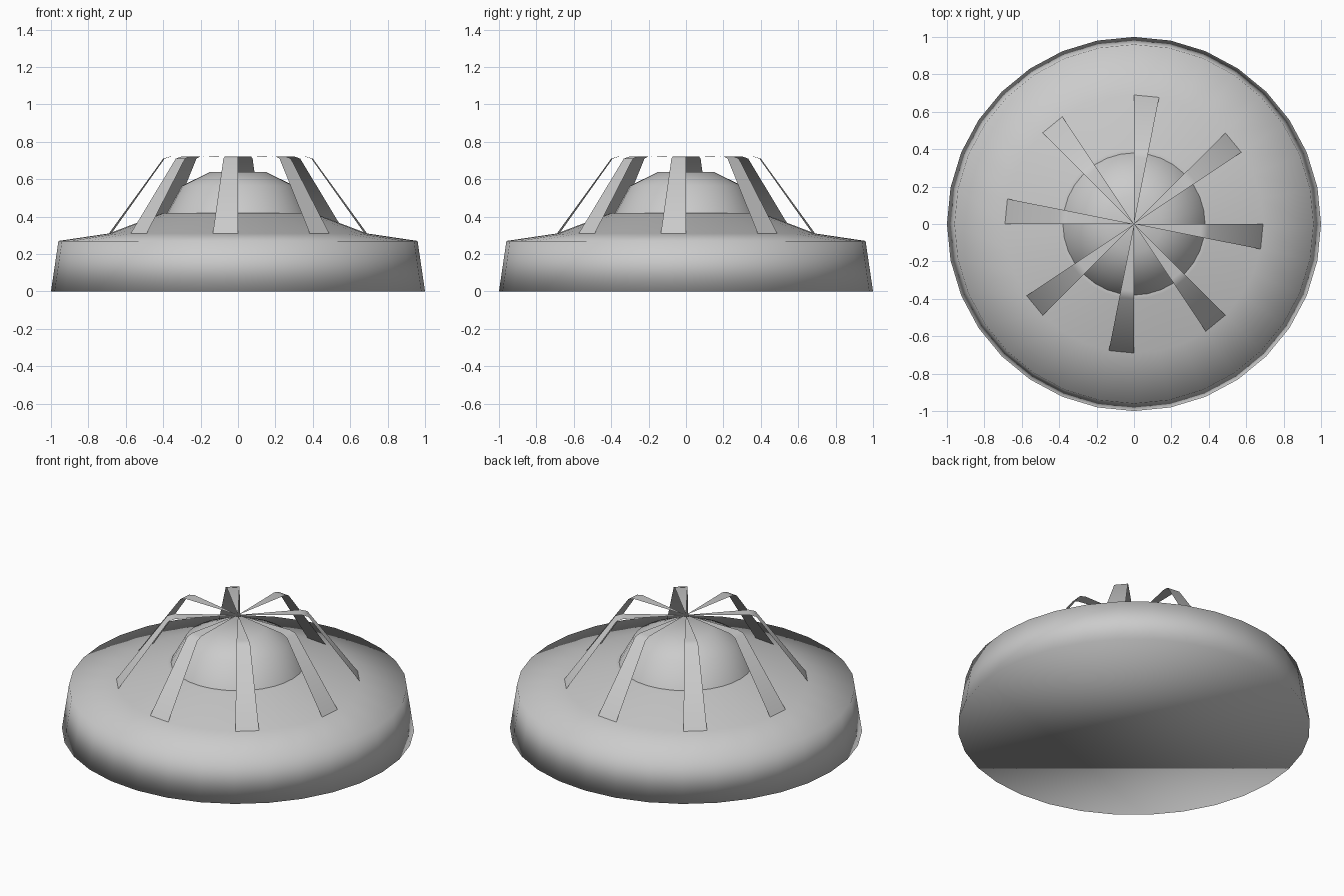
import bpy
from math import cos, sin, tau

if "Cube" in bpy.data.objects:
    bpy.data.objects.remove(bpy.data.objects["Cube"])

SIDES = 32


def add_mesh(name, verts, faces):
    me = bpy.data.meshes.new(name)
    me.from_pydata(verts, [], faces)
    me.shade_smooth()
    ob = bpy.data.objects.new(name, me)
    bpy.context.collection.objects.link(ob)
    return ob


def ring_point(r, z, step):
    a = tau * step / SIDES
    return (r * cos(a), r * sin(a), z)


def lathe(name, profile, cap_bottom=False, cap_top=False):
    """Revolve (radius, height) points around z."""
    verts = [ring_point(r, z, i) for r, z in profile for i in range(SIDES)]
    faces = []
    for k in range(len(profile) - 1):
        for i in range(SIDES):
            j = (i + 1) % SIDES
            a, b = k * SIDES, (k + 1) * SIDES
            faces.append((a + i, a + j, b + j, b + i))
    if cap_bottom:
        faces.append(tuple(reversed(range(SIDES))))
    if cap_top:
        start = len(profile) * SIDES - SIDES
        faces.append(tuple(range(start, start + SIDES)))
    return add_mesh(name, verts, faces)


# Broad round base with sloping shoulder and small ledge around the dome
lathe("base", [(1, 0), (0.96, 0.27), (0.69, 0.31), (0.40, 0.42), (0.38, 0.42)],
      cap_bottom=True)

# Faceted dome in the centre
lathe("dome", [(0.38, 0.42), (0.30, 0.565), (0.15, 0.638)], cap_top=True)

# Eight thin cage ribs, one segment wide, bent inward and meeting at the centre
rib_profile = [(0.69, 0.31), (0.40, 0.71), (0.36, 0.722)]
for n in range(8):
    s = n * SIDES // 8
    verts = [ring_point(r, z, s - d) for r, z in rib_profile for d in (1, 0)]
    verts.append((0, 0, 0.718))
    add_mesh(f"cage_rib_{n + 1}", verts, [(0, 1, 3, 2), (2, 3, 5, 4), (4, 5, 6)])
